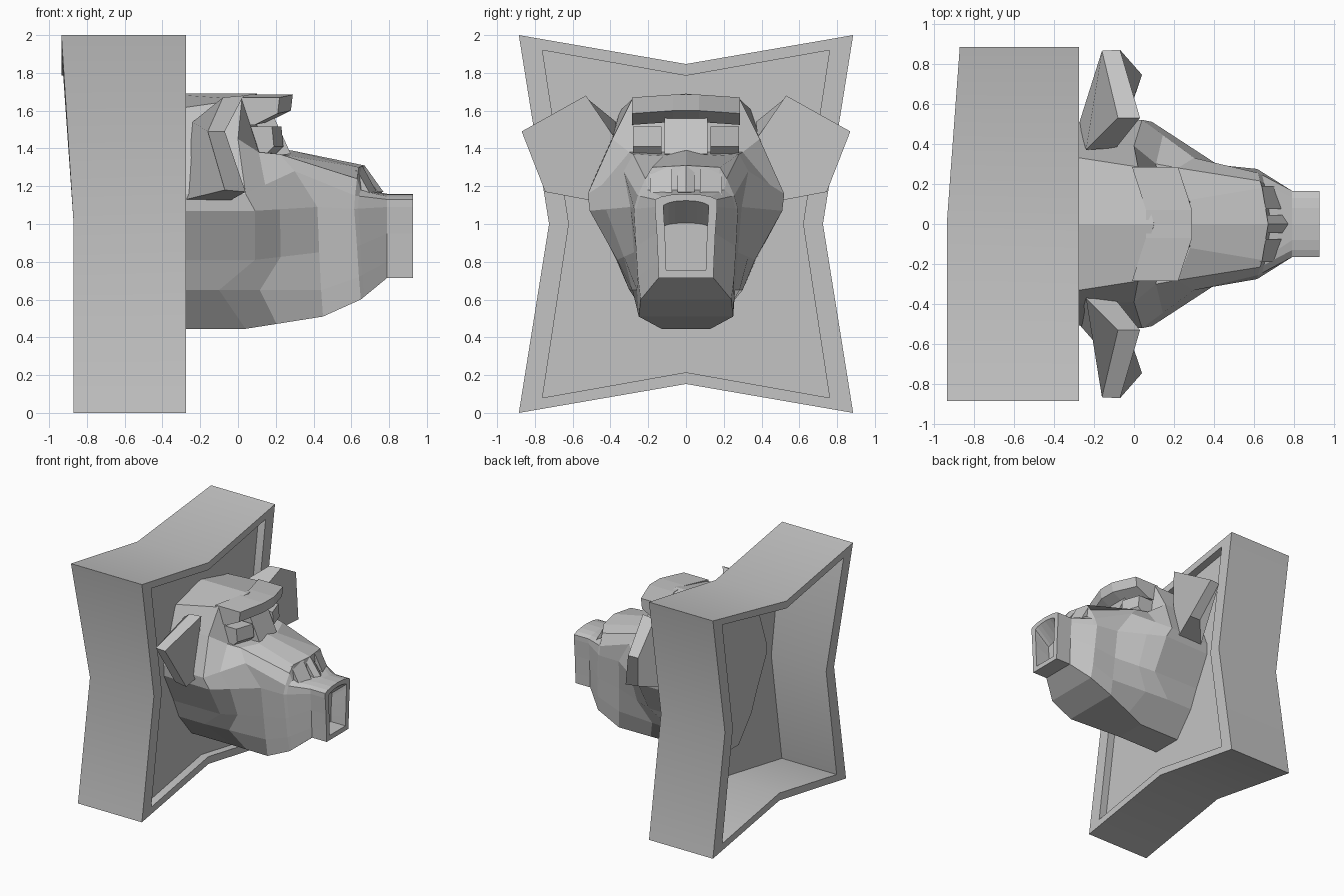
import bpy
import bmesh
from math import radians
from mathutils import Vector

# Remove the default cube only
default_cube = bpy.data.objects.get("Cube")
if default_cube:
    bpy.data.objects.remove(default_cube, do_unlink=True)

# Single stone grey material
GREY = (0.55, 0.55, 0.55, 1.0)
stone = bpy.data.materials.new("stone_grey")
stone.use_nodes = True
stone.diffuse_color = GREY
shader = next(n for n in stone.node_tree.nodes if n.type == "BSDF_PRINCIPLED")
shader.inputs["Base Color"].default_value = GREY
shader.inputs["Roughness"].default_value = 0.9


def loft(name, rings):
    """Join closed rings of equal length with quads and cap both ends."""
    bm = bmesh.new()
    loops = [[bm.verts.new(point) for point in ring] for ring in rings]
    count = len(loops[0])
    for first, second in zip(loops, loops[1:]):
        for i in range(count):
            j = (i + 1) % count
            bm.faces.new((first[i], first[j], second[j], second[i]))
    bm.faces.new(loops[0])
    bm.faces.new(loops[-1])
    bmesh.ops.recalc_face_normals(bm, faces=bm.faces[:])
    mesh = bpy.data.meshes.new(name)
    bm.to_mesh(mesh)
    bm.free()
    mesh.materials.append(stone)
    obj = bpy.data.objects.new(name, mesh)
    bpy.context.scene.collection.objects.link(obj)
    return obj


def sweep(name, profile, stations):
    """Carry an x-z profile along y; each station is (y, x shift, z shift)."""
    return loft(name, [[(x + dx, y, z + dz) for x, z in profile]
                       for y, dx, dz in stations])


def mirrored(half):
    """Close a half ring that runs from bottom centre to top centre."""
    return half + [(x, -y, z) for x, y, z in reversed(half[1:-1])]


def blend(first, second, amount):
    """Half ring part of the way from one to another."""
    return [tuple(Vector(a).lerp(Vector(b), amount))
            for a, b in zip(first, second)]


def star(corner, side, half_height, half_mid, place_x):
    """Four-pointed pinched outline, centred on z = 1."""
    outline = [(-corner, -half_height), (0, -half_mid), (corner, -half_height),
               (side, 0), (corner, half_height), (0, half_mid),
               (-corner, half_height), (-side, 0)]
    return [(place_x(y, z), y, 1 + z) for y, z in outline]


# Hollow backing frame with a recessed panel and a stretched rear top
def rear(y, z):
    return -0.87 - (0.065 if z > 0 and y <= 0 else 0)


def flat(x):
    return lambda y, z: x


outer = (0.885, 0.725, 1.0, 0.847)
inner = (0.76, 0.62, 0.92, 0.785)
frame = loft("backing_frame", [
    star(*inner, flat(-0.36)),
    star(*inner, rear),
    star(*outer, rear),
    star(*outer, flat(-0.275)),
    star(*inner, flat(-0.275)),
    star(*inner, flat(-0.34)),
])
bpy.ops.object.select_all(action="DESELECT")
frame.select_set(True)
bpy.context.view_layer.objects.active = frame
bpy.ops.object.shade_smooth_by_angle(angle=radians(30))

# Head: neck, cheeks, jaw and muzzle in one skin
neck = [(-0.4, y, z) for y, z in (
    (0, .445), (.13, .445), (.3, .65), (.37, .81), (.5, 1.07),
    (.5, 1.16), (.4, 1.45), (.35, 1.6), (0, 1.69))]
cheeks = [(.04, 0, .445), (.04, .13, .445), (-.1, .3, .65),
          (.09, .365, .81), (.09, .51, 1.07), (.04, .52, 1.16),
          (0, .39, 1.45), (.02, .285, 1.66), (.1, 0, 1.69)]
jaw = [(.45, 0, .51), (.45, .25, .51), (.44, .26, .65),
       (.43, .275, .85), (.42, .295, 1.09), (.3, .33, 1.28),
       (.22, .28, 1.37), (.28, .12, 1.36), (.28, 0, 1.39)]
snout = [(.65, 0, .6), (.65, .24, .6), (.64, .255, .72),
         (.63, .265, .88), (.615, .275, 1.08), (.62, .255, 1.15),
         (.63, .215, 1.24), (.64, .18, 1.3), (.67, 0, 1.31)]
lips = [(.79, y, z) for y, z in (
    (0, .715), (.145, .715), (.148, .8), (.155, .95), (.165, 1.09),
    (.165, 1.13), (.13, 1.145), (.08, 1.155), (0, 1.16))]

# Eye sockets set back above the cheeks
sockets = blend(cheeks, jaw, 0.4)[:6] + [
    (.11, .3, 1.38), (.13, .12, 1.38), (.13, 0, 1.4)]

# Ledge under the nose, then the square mouth tube and its hollow
ledge = [(x, y, min(z, 1.18)) for x, y, z in blend(snout, lips, 0.12)]
mouth = [(0.927, y, z) for x, y, z in lips]
opening = [(x, y * 0.72, 0.95 + (z - 0.95) * 0.83) for x, y, z in mouth]
throat = [(0.79, y, 0.755 + (z - 0.755) * 0.68) for x, y, z in opening]
loft("head", [mirrored(half) for half in (
    neck, cheeks, sockets, jaw, snout, ledge, lips, mouth, opening, throat)])

# Heavy overhanging brow, furthest forward in the middle
brow_profile = [(.06, 1.685), (.29, 1.685), (.28, 1.6), (.16, 1.54), (.06, 1.54)]
sweep("brow", brow_profile, [
    (-.285, -.07, -.015), (-.07, 0, 0), (.07, 0, 0), (.285, -.07, -.015)])

# Bridge between the eyes
sweep("nose_bridge", [(.05, 1.59), (.18, 1.59), (.28, 1.37), (.05, 1.36)],
      [(-.115, 0, 0), (.115, 0, 0)])

# Nose ridge between the nostrils, pinched towards its tip
sweep("nose_ridge", [(.62, 1.3), (.67, 1.31), (.77, 1.17), (.64, 1.14)],
      [(-.045, -.03, 0), (0, 0, 0), (.045, -.03, 0)])

# Paired parts
eye_profile = [(.05, 1.515), (.23, 1.515), (.24, 1.41), (.2, 1.37), (.05, 1.37)]
wing_profile = [(.6, 1.28), (.66, 1.305), (.74, 1.16), (.62, 1.12)]
ear_front = [(.03, .53, 1.68), (-.07, .87, 1.49), (.04, .745, 1.17),
             (-.05, .48, 1.12), (-.09, .38, 1.46)]
ear_back = [(-.08, .53, 1.67), (-.16, .865, 1.49), (-.07, .735, 1.18),
            (-.275, .5, 1.13), (-.24, .37, 1.54)]
for side, s in (("left", 1), ("right", -1)):
    sweep(side + "_eye", eye_profile, [(s * .13, 0, 0), (s * .28, -.05, 0)])
    sweep(side + "_nostril_wing", wing_profile,
          [(s * .075, 0, 0), (s * .19, -.03, -.02)])
    loft(side + "_ear", [[(x, s * y, z) for x, y, z in ring]
                         for ring in (ear_front, ear_back)])
